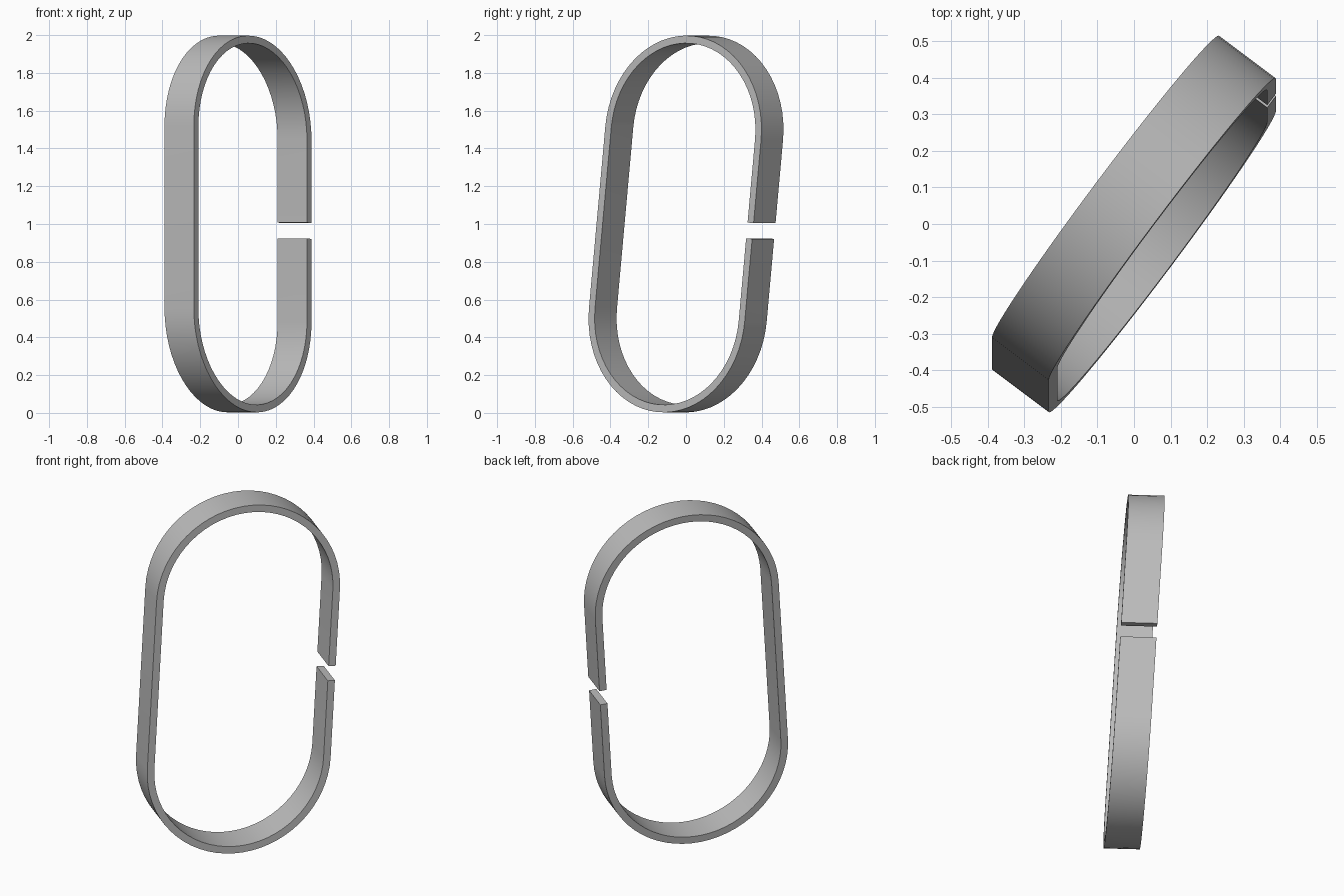
import bpy, bmesh, math
from mathutils import Vector

cube = bpy.data.objects.get("Cube")
if cube:
    bpy.data.objects.remove(cube)

# Dimensions of the open stadium-shaped band
RADIUS, THICK, WIDTH = 0.518, 0.04, 0.194
HALF, GAP, STEPS = 0.482, 0.042, 32

# Leaning frame: long axis, band direction and the cross axis in the ring plane
long_axis = Vector((0, 0.09, 1)).normalized()
band = Vector((0.8, -0.6, 0)).normalized()
level = Vector((0.6, 0.8, 0))
cross = (level - long_axis * level.dot(long_axis)).normalized()
centre = Vector((0, 0, 1))

# Path as (arc centre height, angle), running from the upper cut to the lower cut
arcs = [(HALF, math.pi * i / STEPS) for i in range(STEPS + 1)]
arcs += [(-HALF, math.pi * (1 + i / STEPS)) for i in range(STEPS + 1)]
stations = [(GAP, 0)] + arcs + [(-GAP, 0)]

# Sweep a rectangular section along the path
bm = bmesh.new()
rings = []
for height, angle in stations:
    ring = []
    for r, side in ((RADIUS, -1), (RADIUS, 1), (RADIUS - THICK, 1), (RADIUS - THICK, -1)):
        p = cross * (r * math.cos(angle)) + long_axis * (height + r * math.sin(angle))
        ring.append(bm.verts.new(centre + p + band * (side * WIDTH / 2)))
    rings.append(ring)
for a, b in zip(rings, rings[1:]):
    for i in range(4):
        j = (i + 1) % 4
        bm.faces.new((a[i], a[j], b[j], b[i]))
bm.faces.new(rings[0])
bm.faces.new(rings[-1][::-1])
bmesh.ops.recalc_face_normals(bm, faces=bm.faces)
mesh = bpy.data.meshes.new("open_link")
bm.to_mesh(mesh)
bm.free()
link = bpy.data.objects.new("open_link", mesh)
bpy.context.collection.objects.link(link)

# Plain grey material
grey = bpy.data.materials.new("grey")
grey.use_nodes = True
colour = (0.5, 0.5, 0.5, 1)
grey.diffuse_color = colour
grey.node_tree.nodes["Principled BSDF"].inputs["Base Color"].default_value = colour
mesh.materials.append(grey)

# Smooth curves, sharp rims
bpy.ops.object.select_all(action='DESELECT')
link.select_set(True)
bpy.context.view_layer.objects.active = link
bpy.ops.object.shade_smooth_by_angle(angle=math.radians(30))
